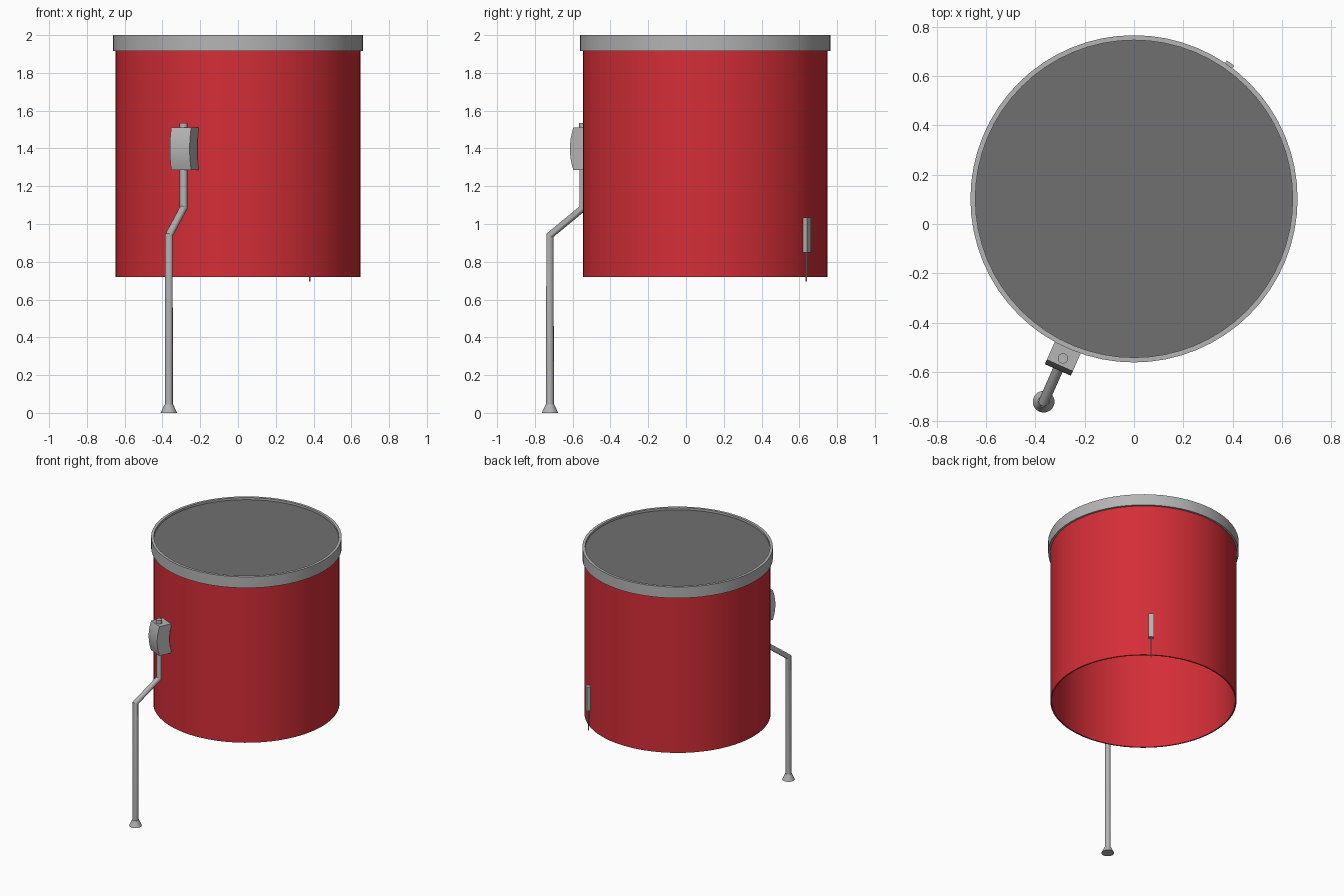
import bpy, bmesh, math

if "Cube" in bpy.data.objects:
    bpy.data.objects.remove(bpy.data.objects["Cube"])

CENTRE = (0, 0.102, 0)            # drum axis
LEG_TURN = math.radians(-24)      # direction of the leg
VENT_TURN = math.radians(144.6)   # direction of the rear fitting


def material(name, colour):
    m = bpy.data.materials.new(name)
    m.use_nodes = True
    m.diffuse_color = (*colour, 1)
    m.node_tree.nodes["Principled BSDF"].inputs["Base Color"].default_value = (*colour, 1)
    return m


RED = material("red lacquer", (0.66, 0.027, 0.038))
METAL = material("grey metal", (0.46, 0.46, 0.46))
DARK = material("dark grey skin", (0.16, 0.16, 0.16))


def finish(obj, mat, turn=0.0, smooth=True):
    obj.data.materials.append(mat)
    obj.location = CENTRE
    obj.rotation_euler.z = turn
    bpy.ops.object.select_all(action="DESELECT")
    obj.select_set(True)
    bpy.context.view_layer.objects.active = obj
    if smooth:
        bpy.ops.object.shade_smooth_by_angle(angle=math.radians(35))
    return obj


def mesh_object(name, bm):
    bmesh.ops.recalc_face_normals(bm, faces=bm.faces)
    mesh = bpy.data.meshes.new(name)
    bm.to_mesh(mesh)
    bm.free()
    obj = bpy.data.objects.new(name, mesh)
    bpy.context.collection.objects.link(obj)
    return obj


def lathe(name, profile, mat, sides, y=0.0, turn=0.0, closed=True):
    """Spin (radius, height) points round an upright axis at depth y."""
    bm = bmesh.new()
    verts = [bm.verts.new((r, y, z)) for r, z in profile]
    pairs = list(zip(verts, verts[1:]))
    if closed:
        pairs.append((verts[-1], verts[0]))
    edges = [bm.edges.new(p) for p in pairs]
    bmesh.ops.spin(bm, geom=verts + edges, cent=(0, y, 0), axis=(0, 0, 1),
                   angle=2 * math.pi, steps=sides, use_merge=True)
    bmesh.ops.remove_doubles(bm, verts=bm.verts, dist=1e-5)
    return finish(mesh_object(name, bm), mat, turn)


def tube(name, points, radius, mat, turn):
    """Round bar along a bent path."""
    curve = bpy.data.curves.new(name, "CURVE")
    curve.dimensions = "3D"
    curve.bevel_depth = radius
    curve.bevel_resolution = 4
    curve.use_fill_caps = True
    spline = curve.splines.new("POLY")
    spline.points.add(len(points) - 1)
    for p, co in zip(spline.points, points):
        p.co = (*co, 1)
    obj = bpy.data.objects.new(name, curve)
    bpy.context.collection.objects.link(obj)
    bpy.ops.object.select_all(action="DESELECT")
    obj.select_set(True)
    bpy.context.view_layer.objects.active = obj
    bpy.ops.object.convert(target="MESH")
    return finish(bpy.context.object, mat, turn)


def extrude_side(name, outline, width, mat, turn):
    """Extrude a (distance from axis, height) outline sideways."""
    bm = bmesh.new()
    face = bm.faces.new([bm.verts.new((-width / 2, -r, z)) for r, z in outline])
    new = bmesh.ops.extrude_face_region(bm, geom=[face])["geom"]
    bmesh.ops.translate(bm, vec=(width, 0, 0),
                        verts=[v for v in new if isinstance(v, bmesh.types.BMVert)])
    return finish(mesh_object(name, bm), mat, turn)


# Drum body: open thin shell, hoop and head
lathe("shell", [(0.648, 0.72), (0.648, 1.975), (0.638, 1.975), (0.638, 0.72)], RED, 64)
lathe("hoop", [(0.663, 1.915), (0.663, 2.0), (0.643, 2.0), (0.643, 1.915)], METAL, 64)
lathe("drum_head", [(0, 1.984), (0.645, 1.984), (0.645, 1.974), (0, 1.974)], DARK, 64)

# Leg bracket: bowed block on the shell
STEPS = 8


def bow(base, bulge, t):
    return base + bulge * (1 - (2 * t - 1) ** 2)


heights = [i / STEPS for i in range(STEPS + 1)]
outer = [(bow(0.739, 0.02, t), 1.285 + 0.225 * t) for t in heights]
inner = [(bow(0.64, 0.018, t), 1.285 + 0.225 * t) for t in reversed(heights)]
extrude_side("leg_bracket", outer + inner, 0.115, METAL, LEG_TURN)

# Bent leg passing through the bracket, with a flared foot
tube("leg", [(0, -0.708, 1.535), (0, -0.708, 1.085), (0, -0.9, 0.94), (0, -0.9, 0.02)],
     0.021, METAL, LEG_TURN)
lathe("foot", [(0, 0), (0.044, 0), (0.04, 0.008), (0.023, 0.045), (0, 0.045)], METAL, 24,
      y=-0.9, turn=LEG_TURN, closed=False)

# Rear fitting: small block with a thin pin
extrude_side("rear_block", [(0.64, 0.85), (0.675, 0.85), (0.675, 1.035), (0.64, 1.035)],
             0.036, METAL, VENT_TURN)
tube("rear_pin", [(0, -0.657, 0.86), (0, -0.657, 0.695)], 0.004, METAL, VENT_TURN)
